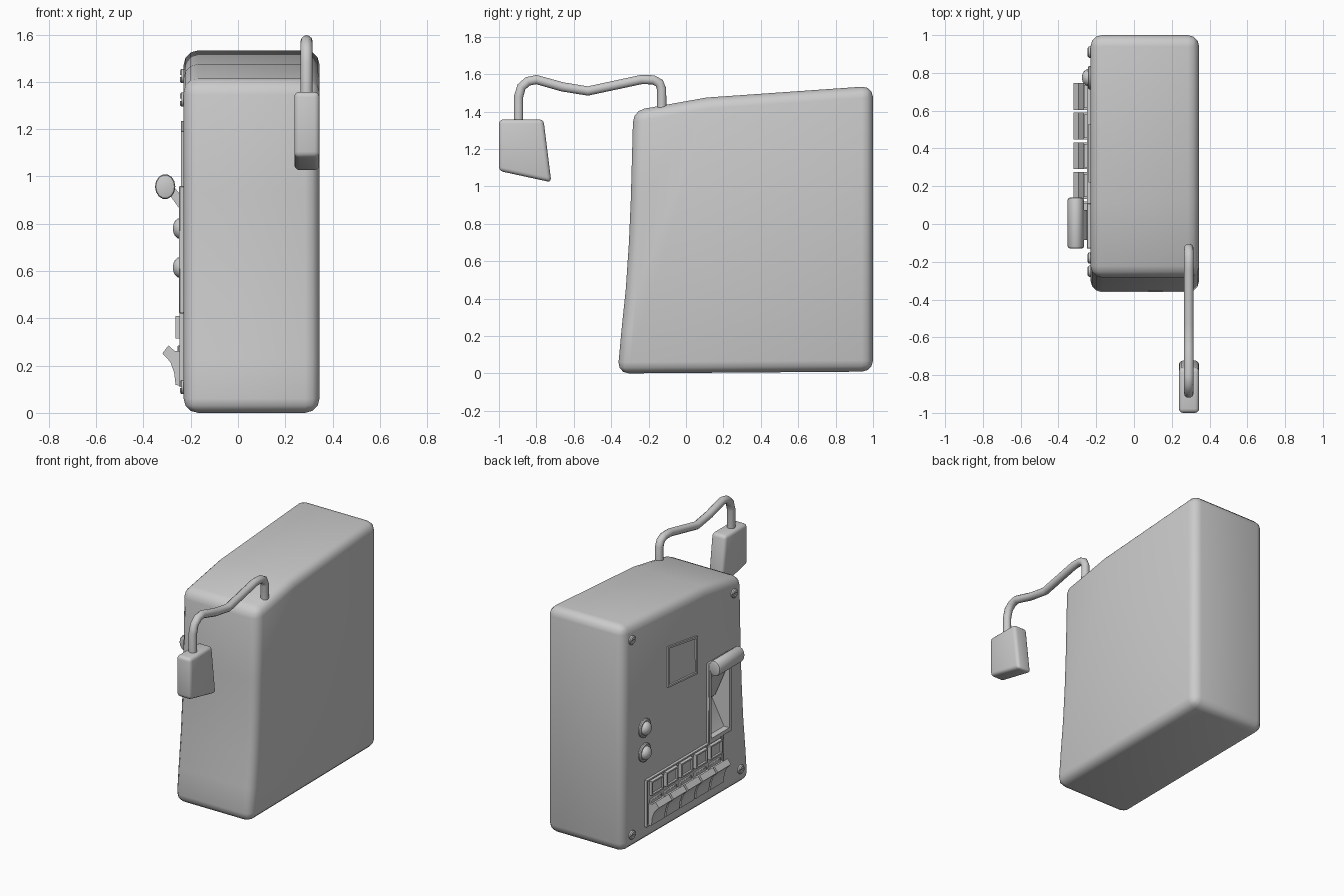
import bpy, bmesh
from math import radians, pi, cos, sin
from mathutils import Matrix, Vector

if "Cube" in bpy.data.objects:
    bpy.data.objects.remove(bpy.data.objects["Cube"])

FACE = -0.23  # x of the control side


def finish(ob, angle=40):
    """Apply modifiers and shade smooth with sharp edges kept."""
    bpy.ops.object.select_all(action='DESELECT')
    bpy.context.view_layer.objects.active = ob
    ob.select_set(True)
    bpy.ops.object.convert(target='MESH')
    bpy.ops.object.shade_smooth_by_angle(angle=radians(angle))
    return ob


def to_object(name, bm):
    bmesh.ops.recalc_face_normals(bm, faces=bm.faces[:])
    me = bpy.data.meshes.new(name)
    bm.to_mesh(me)
    bm.free()
    ob = bpy.data.objects.new(name, me)
    bpy.context.collection.objects.link(ob)
    return ob


def prism(name, pts, axis, lo, hi, bevel=0, segs=2, inset=0, depth=0):
    """Extrude a profile: (y,z) points along x, or (x,z) points along y.
    Optionally recess the face at `lo` inside a rim."""
    bm = bmesh.new()
    rows = []
    for c in (lo, hi):
        rows.append([bm.verts.new((c, a, b) if axis == 'x' else (a, c, b)) for a, b in pts])
    front = bm.faces.new(rows[0])
    bm.faces.new(rows[1][::-1])
    n = len(pts)
    for i in range(n):
        j = (i + 1) % n
        bm.faces.new((rows[0][j], rows[0][i], rows[1][i], rows[1][j]))
    bmesh.ops.recalc_face_normals(bm, faces=bm.faces[:])
    if inset:
        bmesh.ops.inset_region(bm, faces=[front], thickness=inset)
        bmesh.ops.inset_region(bm, faces=[front], thickness=0.004)
        bmesh.ops.translate(bm, verts=front.verts[:], vec=(depth, 0, 0))
    ob = to_object(name, bm)
    if bevel:
        m = ob.modifiers.new("bevel", 'BEVEL')
        m.width, m.segments = bevel, segs
        m.limit_method, m.angle_limit = 'ANGLE', radians(32)
    return finish(ob)


def rect(y0, y1, z0, z1):
    return [(y0, z0), (y1, z0), (y1, z1), (y0, z1)]


def lathe(name, prof, y, z, n=16):
    """Revolve (radius, x) points around an x-parallel axis."""
    bm = bmesh.new()
    rings = [[bm.verts.new((x, y + r * cos(2 * pi * i / n), z + r * sin(2 * pi * i / n)))
              for i in range(n)] for r, x in prof]
    for a, b in zip(rings, rings[1:]):
        for i in range(n):
            bm.faces.new((a[i], a[(i + 1) % n], b[(i + 1) % n], b[i]))
    bm.faces.new(rings[0])
    bm.faces.new(rings[-1])
    return finish(to_object(name, bm), 35)


def cut(ob, cutter):
    m = ob.modifiers.new("cut", 'BOOLEAN')
    m.operation, m.solver, m.object = 'DIFFERENCE', 'EXACT', cutter
    finish(ob)


# Main case: flared front, sloping top, rounded all round
body = prism("body", [(-0.366, 0.0), (-0.345, 0.23), (-0.322, 0.45), (-0.305, 0.70),
                      (-0.295, 0.93), (-0.282, 1.405), (0.11, 1.475), (1.0, 1.537),
                      (1.0, 0.01)], 'x', FACE, 0.345, 0.06, 3)

# Lever plate and the wedge-shaped slot cut through it
plate = prism("lever_plate", rect(-0.13, 0.11, 0.42, 0.96), 'x', -0.25, FACE + 0.005, 0.004, 1)
cutter = prism("slot_cutter", [(-0.3, 0.93), (-0.12, 0.93), (-0.1, 0.66), (-0.21, 0.45),
                               (-0.3, 0.45)], 'y', -0.105, 0.085)
cutter.hide_render = True
cut(body, cutter)
cut(plate, cutter)
bpy.data.objects.remove(cutter)

# Lever arm and its rounded grip
prism("lever_arm", [(-0.32, 0.965), (-0.295, 0.985), (-0.225, 0.90), (-0.1, 0.66),
                    (-0.12, 0.62), (-0.16, 0.66), (-0.245, 0.86)], 'y', -0.085, 0.075)
grip = [(-0.308 + 0.043 * cos(2 * pi * i / 14), 0.957 + 0.053 * sin(2 * pi * i / 14))
        for i in range(14)]
prism("lever_grip", grip, 'y', -0.13, 0.14, 0.012, 2)

# Display window with a rim
prism("display", [(0.53, 0.96), (0.22, 0.935), (0.22, 1.19), (0.53, 1.235)],
      'x', FACE - 0.012, FACE + 0.01, inset=0.018, depth=0.008)

# Two indicator domes
for i, z in enumerate((0.78, 0.615)):
    dome = [(0.062, FACE + 0.01), (0.062, FACE - 0.008), (0.055, FACE - 0.014),
            (0.048, FACE - 0.012)]
    dome += [(0.045 * cos(radians(a)), FACE - 0.012 - 0.034 * sin(radians(a)))
             for a in (0, 20, 40, 60, 80)]
    lathe(f"indicator_{i + 1}", dome, 0.775, z)

# Key panel with five small windows and five levers
prism("key_panel", rect(-0.05, 0.77, 0.11, 0.425), 'x', FACE - 0.018, FACE + 0.01,
      inset=0.014, depth=0.006)
for i in range(5):
    y = 0.675 - 0.157 * i
    prism(f"key_window_{i + 1}", rect(y - 0.062, y + 0.062, 0.315, 0.41), 'x',
          FACE - 0.034, FACE, inset=0.014, depth=0.01)
    prism(f"key_base_{i + 1}", rect(y - 0.06, y + 0.06, 0.13, 0.285), 'x',
          FACE - 0.026, FACE, 0.004, 1)
    prism(f"key_{i + 1}", [(-0.24, 0.115), (-0.264, 0.118), (-0.27, 0.17), (-0.286, 0.215),
                           (-0.32, 0.252), (-0.294, 0.285), (-0.268, 0.262), (-0.24, 0.262)],
          'y', y - 0.071, y + 0.071)

# Slotted corner screws
for i, (y, z) in enumerate(((0.91, 1.425), (-0.18, 1.325), (0.91, 0.11), (-0.25, 0.11))):
    screw = lathe(f"screw_{i + 1}", [(0.03, FACE + 0.01), (0.03, FACE - 0.010),
                                     (0.022, FACE - 0.016)], y, z, 12)
    slot = prism("screw_cutter", rect(y - 0.04, y + 0.04, z - 0.005, z + 0.005),
                 'x', FACE - 0.03, FACE - 0.008)
    cut(screw, slot)
    bpy.data.objects.remove(slot)

# Bent tube from the top of the case to the hanging head
path = [(-0.13, 1.38), (-0.13, 1.52), (-0.143, 1.553), (-0.175, 1.57), (-0.24, 1.571),
        (-0.525, 1.51), (-0.66, 1.532), (-0.80, 1.571), (-0.845, 1.562), (-0.88, 1.532),
        (-0.895, 1.48), (-0.895, 1.33)]
cu = bpy.data.curves.new("tube", 'CURVE')
cu.dimensions = '3D'
cu.bevel_depth, cu.bevel_resolution, cu.use_fill_caps = 0.026, 3, True
sp = cu.splines.new('POLY')
sp.points.add(len(path) - 1)
for p, (y, z) in zip(sp.points, path):
    p.co = (0.29, y, z, 1)
tube = bpy.data.objects.new("tube", cu)
bpy.context.collection.objects.link(tube)
finish(tube)

# Hanging head
prism("hanging_head", [(-1.0, 1.358), (-0.762, 1.358), (-0.72, 1.022), (-1.0, 1.083)],
      'x', 0.238, 0.345, 0.022, 3)
